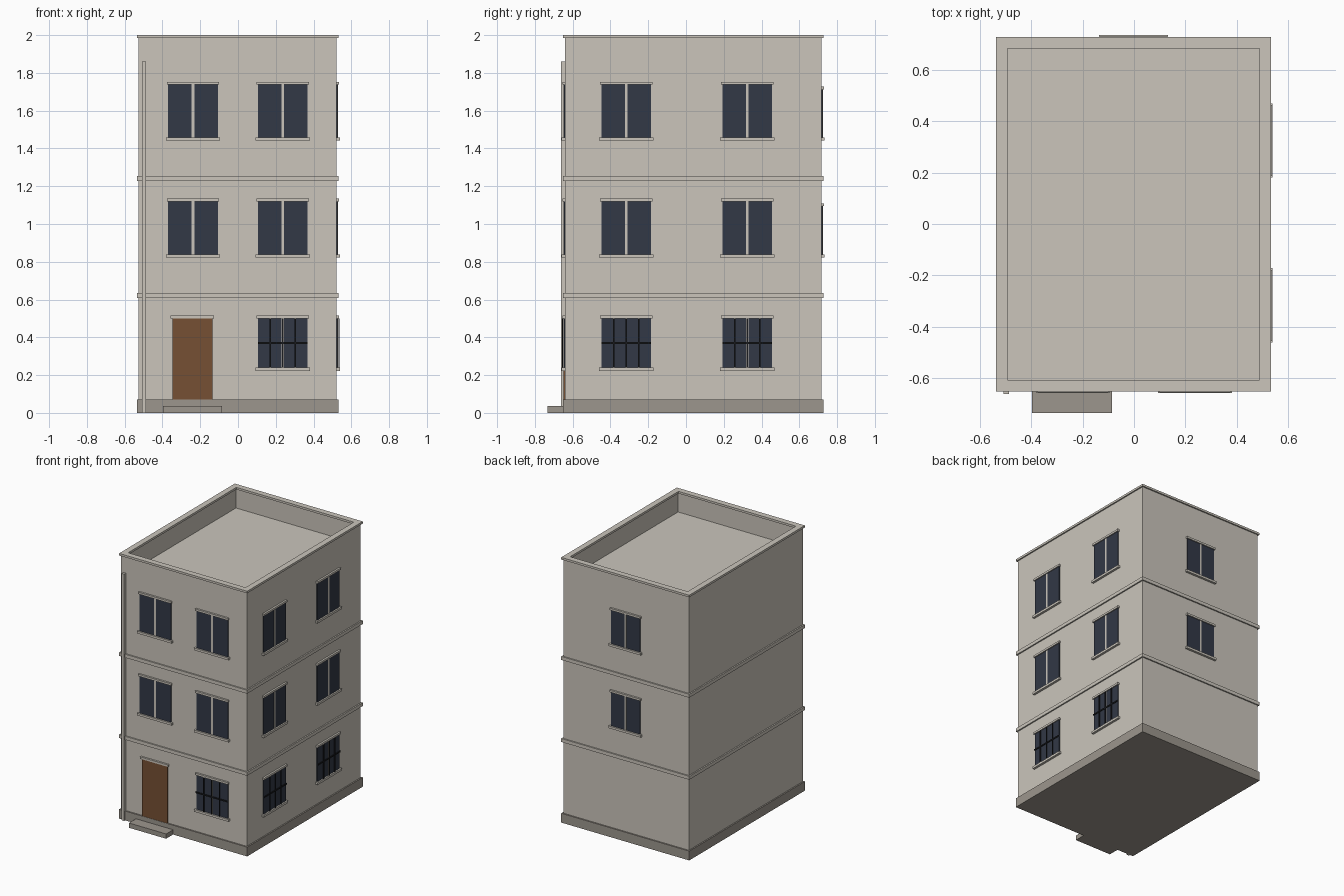
import bpy
import bmesh
from math import pi
from mathutils import Matrix, Vector

cube = bpy.data.objects.get("Cube")
if cube:
    bpy.data.objects.remove(cube)


def material(name, colour):
    m = bpy.data.materials.new(name)
    m.use_nodes = True
    m.diffuse_color = (*colour, 1)
    m.node_tree.nodes["Principled BSDF"].inputs["Base Color"].default_value = (*colour, 1)
    return m


PLASTER = material("warm grey plaster", (0.595, 0.56, 0.50))
STONE = material("dark grey stone", (0.335, 0.307, 0.268))
GLASS = material("dark blue glass", (0.032, 0.04, 0.061))
WOOD = material("brown wood", (0.18, 0.08, 0.034))
IRON = material("black iron", (0.01, 0.011, 0.013))

# Building centre and half sizes of the walls
CX, CY = -0.002, 0.038
HX, HY = 0.524, 0.679
OVER = 0.01


def add_box(bm, low, high, slot=0):
    low, high = Vector(low), Vector(high)
    size = high - low
    mat = Matrix.Translation((low + high) / 2) @ Matrix.Diagonal((*size, 1))
    verts = bmesh.ops.create_cube(bm, size=1, matrix=mat)["verts"]
    for f in {f for v in verts for f in v.link_faces}:
        f.material_index = slot


def finish(name, bm, mats, matrix=None):
    mesh = bpy.data.meshes.new(name)
    bm.to_mesh(mesh)
    bm.free()
    for m in mats:
        mesh.materials.append(m)
    ob = bpy.data.objects.new(name, mesh)
    bpy.context.collection.objects.link(ob)
    if matrix:
        ob.matrix_world = matrix


def block(name, low, high, mat):
    bm = bmesh.new()
    add_box(bm, low, high)
    finish(name, bm, [mat])


def slab(name, z0, z1, mat):
    x, y = HX + OVER, HY + OVER
    block(name, (CX - x, CY - y, z0), (CX + x, CY + y, z1), mat)


# Walls with a sunken roof behind the parapet
bm = bmesh.new()
add_box(bm, (CX - HX, CY - HY, 0.02), (CX + HX, CY + HY, 1.985))
top = max(bm.faces, key=lambda f: f.calc_center_median().z)
bmesh.ops.inset_region(bm, faces=[top], thickness=0.034)
deck = bmesh.ops.extrude_discrete_faces(bm, faces=[top])["faces"][0]
bmesh.ops.translate(bm, verts=deck.verts, vec=(0, 0, -0.147))
finish("walls_and_roof", bm, [PLASTER])

# Plinth and floor bands
slab("plinth", 0, 0.07, STONE)
slab("lower_floor_band", 0.608, 0.634, PLASTER)
slab("upper_floor_band", 1.227, 1.253, PLASTER)

# Parapet coping: four strips around the roof
bm = bmesh.new()
X, Y, W = HX + OVER, HY + OVER, 0.044
for s in (-1, 1):
    xs, ys = sorted((s * X, s * (X - W))), sorted((s * Y, s * (Y - W)))
    add_box(bm, (CX + xs[0], CY - Y, 1.984), (CX + xs[1], CY + Y, 2.0))
    add_box(bm, (CX - X + W, CY + ys[0], 1.984), (CX + X - W, CY + ys[1], 2.0))
finish("parapet_coping", bm, [PLASTER])

# Wall frames: local x runs along the wall, local -y points outward
SIDES = {
    "front": Matrix.Translation((0, CY - HY, 0)),
    "left": Matrix.Translation((CX + HX, 0, 0)) @ Matrix.Rotation(pi / 2, 4, "Z"),
    "back": Matrix.Translation((0, CY + HY, 0)) @ Matrix.Rotation(pi, 4, "Z"),
}


def window(name, side, u, z, width, height, grille=False, mullion=True):
    bm = bmesh.new()
    w = width / 2

    def part(half, z0, z1, depth, slot, at=0.0, start=0.005):
        add_box(bm, (u + at - half, -depth, z0), (u + at + half, start, z1), slot)

    part(w, z, z + height, 0.006, 1)
    part(w + 0.006, z + height, z + height + 0.015, 0.014, 0)
    part(w + 0.012, z - 0.017, z, 0.017, 0)
    if mullion:
        part(0.007, z, z + height, 0.008, 0)
    if grille:
        for k in (-1, 0, 1):
            part(0.0035, z, z + height, 0.015, 2, k * width / 4, -0.009)
        mid = z + height / 2
        part(w, mid - 0.005, mid + 0.005, 0.014, 2, 0, -0.009)
    finish(name, bm, [PLASTER, GLASS, IRON], SIDES[side])


UPPER = {"middle": 0.839, "top": 1.458}
for floor, z in UPPER.items():
    for tag, u in (("a", -0.238), ("b", 0.237)):
        window(f"front_{floor}_window_{tag}", "front", u, z, 0.264, 0.28)
    for tag, u in (("a", -0.316), ("b", 0.324)):
        window(f"left_{floor}_window_{tag}", "left", u, z, 0.264, 0.28)
    window(f"back_{floor}_window", "back", -CX, z, 0.244, 0.255)

# Barred ground floor windows
window("front_ground_window", "front", 0.237, 0.24, 0.264, 0.26, True)
window("left_ground_window_a", "left", -0.316, 0.24, 0.264, 0.26, True, False)
window("left_ground_window_b", "left", 0.324, 0.24, 0.264, 0.26, True)

# Door with lintel
bm = bmesh.new()
add_box(bm, (-0.348, -0.008, 0.07), (-0.135, 0.005, 0.5), 1)
add_box(bm, (-0.358, -0.014, 0.5), (-0.126, 0.005, 0.515), 0)
finish("front_door", bm, [PLASTER, WOOD], SIDES["front"])

# Doorstep and square drainpipe
block("doorstep", (-0.396, -0.734, 0), (-0.086, -0.64, 0.036), STONE)
block("drainpipe", (-0.508, -0.662, 0), (-0.486, -0.64, 1.86), PLASTER)
